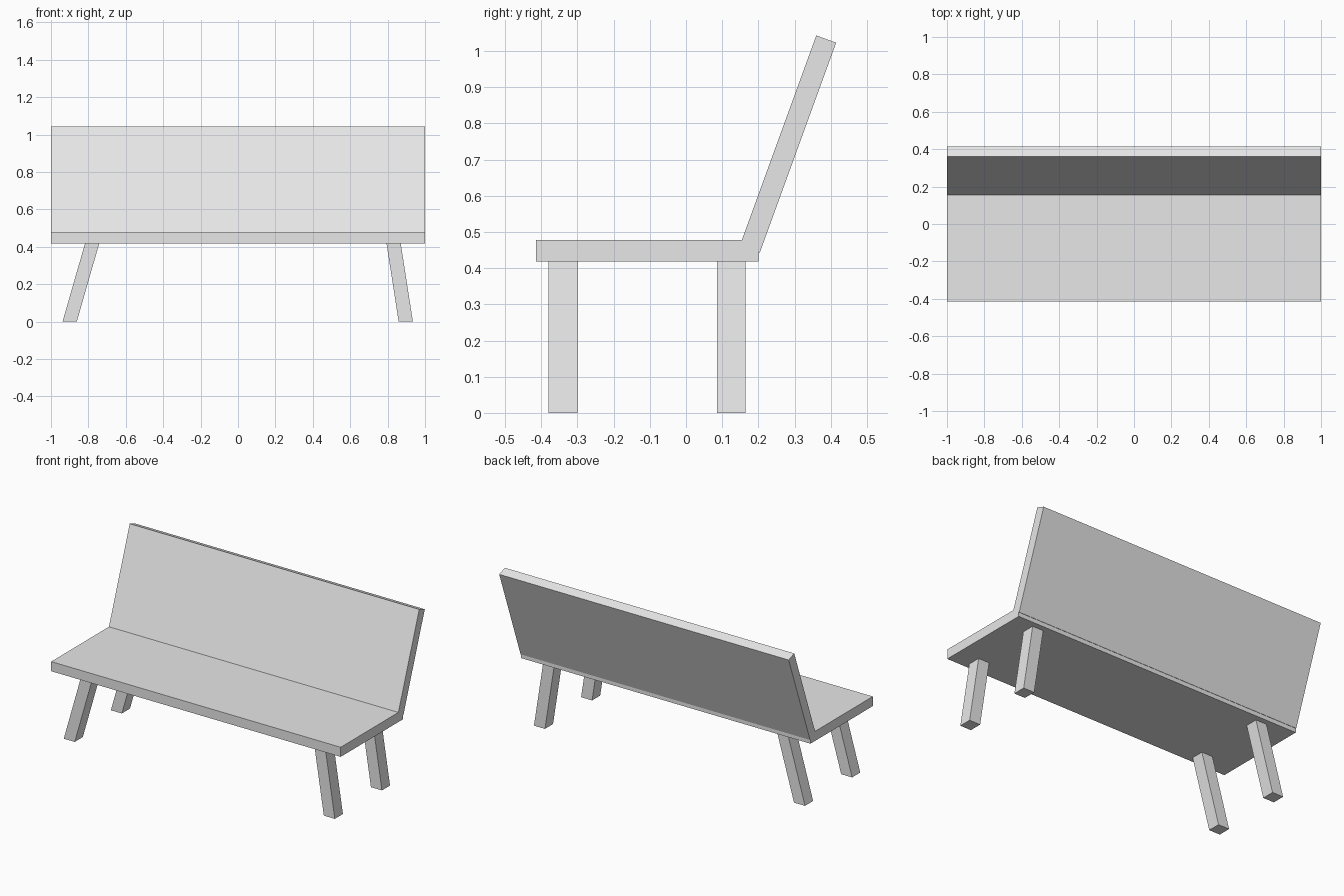
import bpy
import bmesh
from mathutils import Vector

cube = bpy.data.objects.get("Cube")
if cube:
    bpy.data.objects.remove(cube, do_unlink=True)

grey = bpy.data.materials.new("plain_grey")
grey.use_nodes = True
grey.diffuse_color = (0.8, 0.8, 0.8, 1)
grey.node_tree.nodes["Principled BSDF"].inputs["Base Color"].default_value = (0.8, 0.8, 0.8, 1)


def prism(name, outline, sweep):
    """Extrude a flat outline along a sweep vector into a solid part."""
    bm = bmesh.new()
    face = bm.faces.new([bm.verts.new(p) for p in outline])
    result = bmesh.ops.extrude_face_region(bm, geom=[face], use_keep_orig=True)
    moved = [g for g in result["geom"] if isinstance(g, bmesh.types.BMVert)]
    bmesh.ops.translate(bm, verts=moved, vec=Vector(sweep))
    bmesh.ops.recalc_face_normals(bm, faces=bm.faces)
    mesh = bpy.data.meshes.new(name)
    bm.to_mesh(mesh)
    bm.free()
    mesh.materials.append(grey)
    obj = bpy.data.objects.new(name, mesh)
    bpy.context.collection.objects.link(obj)
    return obj


def board(name, profile):
    """Full-width board from a (y, z) side profile."""
    return prism(name, [(-1, y, z) for y, z in profile], (2, 0, 0))


SEAT_BOTTOM, SEAT_TOP = 0.418, 0.478

# Flat seat and leaning backrest
board("seat", [(-0.415, SEAT_BOTTOM), (0.2, SEAT_BOTTOM),
               (0.2, SEAT_TOP), (-0.415, SEAT_TOP)])
board("backrest", [(0.149, 0.463), (0.204, 0.443), (0.415, 1.023), (0.36, 1.043)])

# Splayed legs: the right pair leans out more than the left pair
LEG_WIDTH, LEG_DEPTH = 0.076, 0.08
for side, foot_x, lean in (("right", -0.9, 0.12), ("left", 0.897, -0.065)):
    for end, y in (("front", -0.38), ("back", 0.085)):
        x0, x1 = foot_x - LEG_WIDTH / 2, foot_x + LEG_WIDTH / 2
        foot = [(x0, y, 0), (x1, y, 0), (x1, y + LEG_DEPTH, 0), (x0, y + LEG_DEPTH, 0)]
        prism(f"{end}_{side}_leg", foot, (lean, 0, SEAT_BOTTOM))
